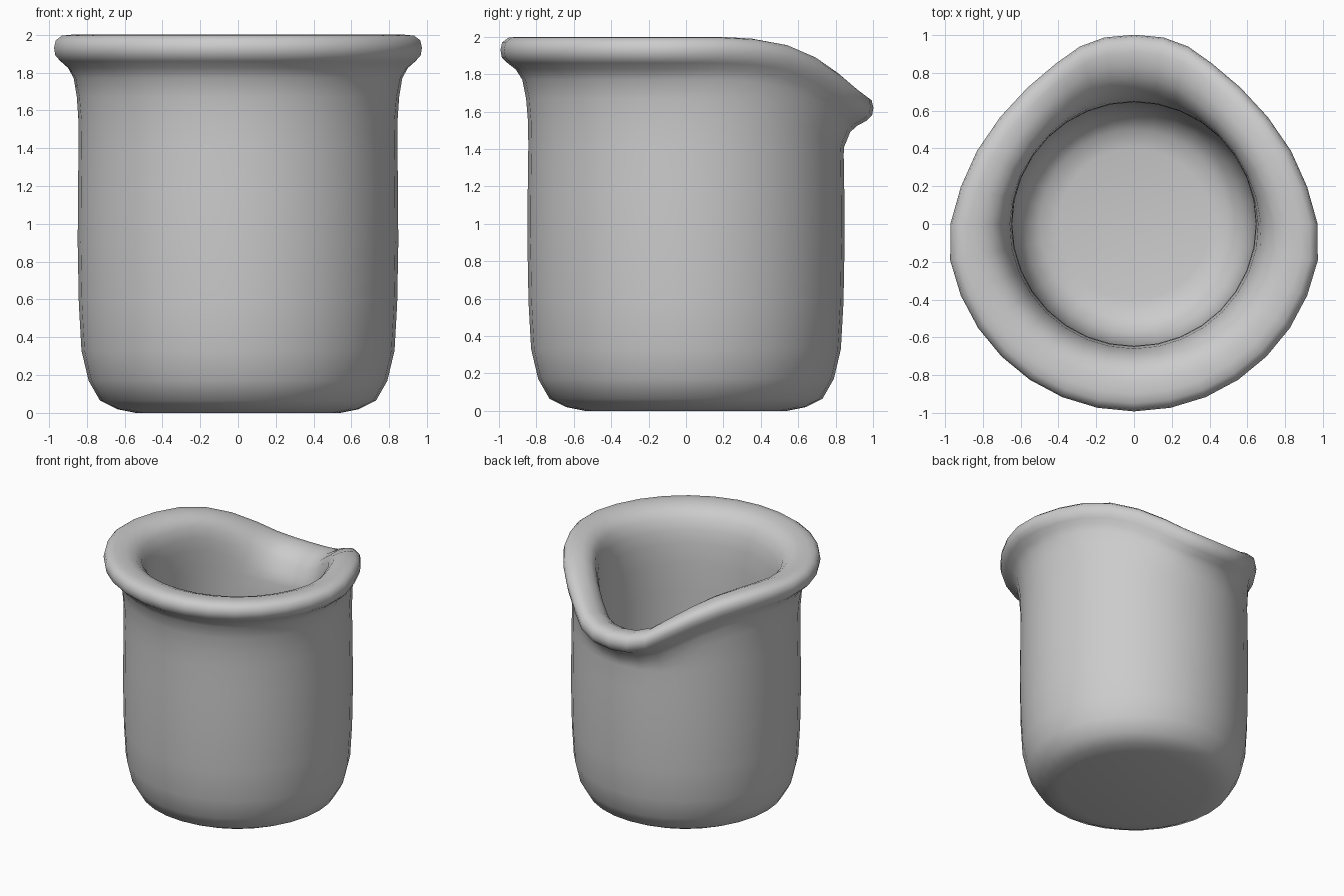
import bpy, bmesh, math

SEG = 32
# Spout shape per 11.25 degree step, from the side (0) to the tip (8)
PINCH = [.98, .942, .907, .86, .803, .75, .756, .807, 1.0]
PUSH = [1, 1.02, 1.02, 1.025, 1.03, 1.03, 1.025, 1.015, 1.01]
DROP = [0, 0, .01, .04, .105, .19, .265, .30, .31]

# Profile rings: radius, height, pinch amount, drop amount
RINGS = [
    # outside wall
    (.54, 0, 0, 0), (.64, .02, 0, 0), (.73, .065, 0, 0), (.79, .17, 0, 0),
    (.828, .33, 0, 0), (.842, .58, 0, 0), (.848, .9, 0, 0), (.846, 1.2, 0, 0),
    (.843, 1.42, 0, .15), (.845, 1.55, .05, .45), (.855, 1.67, .15, .75),
    (.875, 1.77, .35, .9), (.91, 1.825, .6, .97), (.955, 1.86, .85, 1),
    # rolled rim
    (.985, 1.89, 1, 1), (.992, 1.93, 1, 1), (.983, 1.97, 1, 1), (.95, 1.995, 1, 1),
    (.90, 2.0, 1, 1), (.83, 1.995, .95, 1.02), (.765, 1.97, .9, 1.05),
    (.715, 1.92, .75, 1.05), (.68, 1.84, .5, 1), (.66, 1.74, .25, .8),
    # inside wall
    (.648, 1.58, .05, .45), (.645, 1.35, 0, .1), (.645, 1.0, 0, 0),
    (.642, .65, 0, 0), (.625, .42, 0, 0), (.58, .29, 0, 0), (.50, .22, 0, 0),
    (.40, .20, 0, 0),
]


def rim_point(k, r, z, pinch, drop):
    a = 2 * math.pi * k / SEG
    x, y = r * math.cos(a), r * math.sin(a)
    if k <= 16:
        j = min(k, 16 - k)
        x *= 1 + (PINCH[j] - 1) * pinch
        y *= 1 + (PUSH[j] - 1) * pinch
        z -= DROP[j] * drop
    return x, y, z


bm = bmesh.new()
loops = [[bm.verts.new(rim_point(k, *ring)) for k in range(SEG)] for ring in RINGS]
for lo, hi in zip(loops, loops[1:]):
    for k in range(SEG):
        n = (k + 1) % SEG
        bm.faces.new((lo[k], lo[n], hi[n], hi[k]))
# Base and inner floor
bm.faces.new(loops[0][::-1])
bm.faces.new(loops[-1])
bmesh.ops.recalc_face_normals(bm, faces=bm.faces)
for f in bm.faces:
    f.smooth = True

mesh = bpy.data.meshes.new("pitcher")
bm.to_mesh(mesh)
bm.free()
pitcher = bpy.data.objects.new("pitcher", mesh)
bpy.context.collection.objects.link(pitcher)
